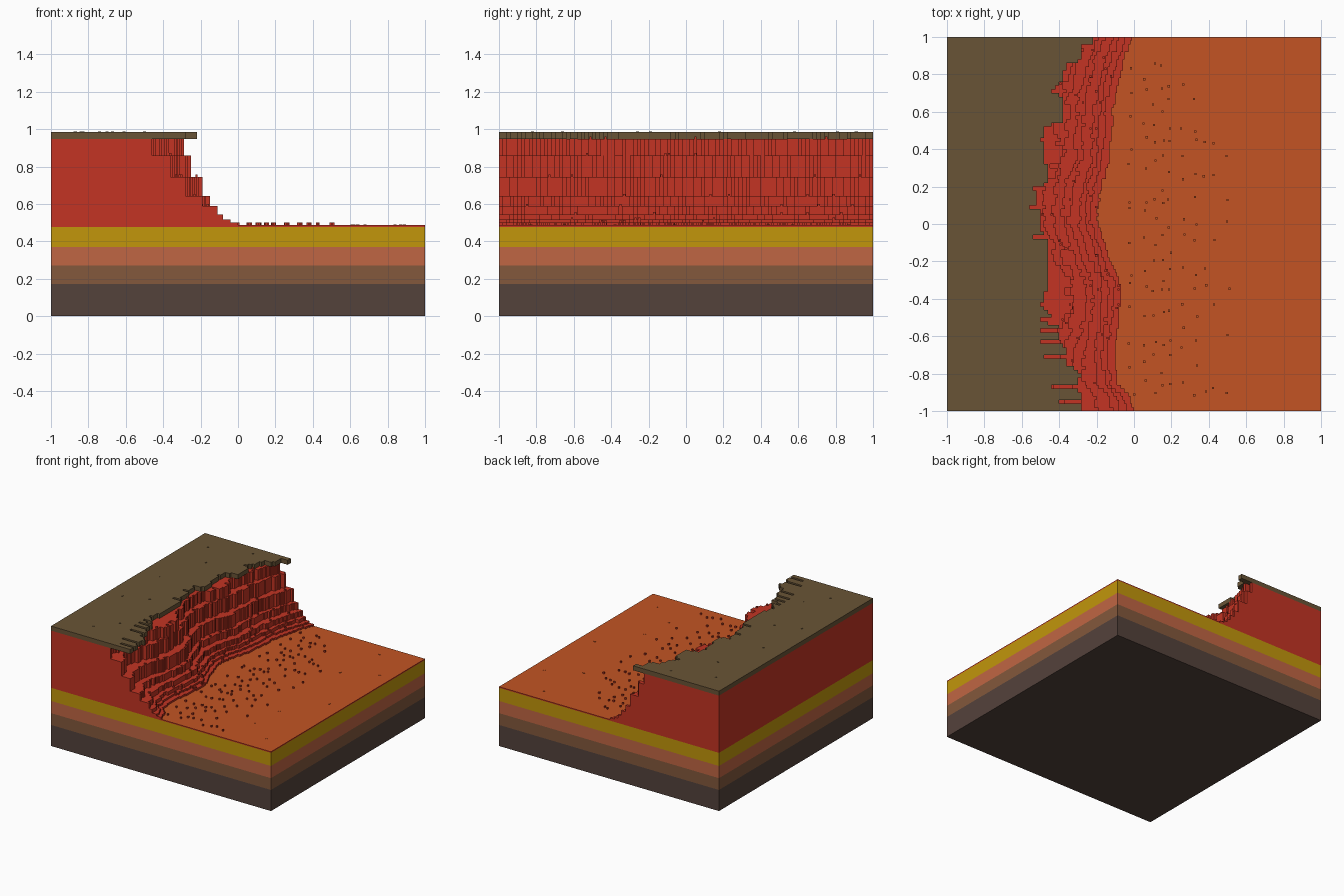
import bpy, bmesh, math, random

random.seed(7)
cube = bpy.data.objects.get("Cube")
if cube:
    bpy.data.objects.remove(cube)


def material(name, rgb):
    lin = [((c / 255 + 0.055) / 1.055) ** 2.4 for c in rgb] + [1.0]
    m = bpy.data.materials.new(name)
    m.use_nodes = True
    m.diffuse_color = lin
    bsdf = next(n for n in m.node_tree.nodes if n.type == 'BSDF_PRINCIPLED')
    bsdf.inputs["Base Color"].default_value = lin
    return m


DEEP = material("deep dark rock", (84, 66, 59))
BROWN = material("brown rock", (131, 88, 60))
SALMON = material("salmon rock", (192, 102, 67))
YELLOW = material("yellow rock", (194, 150, 11))
RED = material("red rock", (195, 52, 35))
ORANGE = material("orange sand", (195, 84, 36))
SOIL = material("top soil", (105, 84, 54))


def finish(bm, name, mats):
    """Store the mesh; a second material goes on upward faces."""
    bmesh.ops.recalc_face_normals(bm, faces=bm.faces)
    if len(mats) > 1:
        for f in bm.faces:
            f.material_index = 1 if f.normal.z > 0.5 else 0
    me = bpy.data.meshes.new(name)
    bm.to_mesh(me)
    bm.free()
    for m in mats:
        me.materials.append(m)
    ob = bpy.data.objects.new(name, me)
    bpy.context.collection.objects.link(ob)
    return ob


def slab(name, outline, z0, z1, *mats):
    """Vertical prism over an outline."""
    bm = bmesh.new()
    face = bm.faces.new([bm.verts.new((x, y, z0)) for x, y in outline])
    out = bmesh.ops.extrude_face_region(bm, geom=[face])
    for v in out["geom"]:
        if isinstance(v, bmesh.types.BMVert):
            v.co.z = z1
    return finish(bm, name, mats)


def blocks(name, spots, sides, *mats):
    """Many small upright stones; spots are (x, y, z0, z1, radius)."""
    bm = bmesh.new()
    for x, y, z0, z1, r in spots:
        new = bmesh.ops.create_cone(bm, cap_ends=True, segments=sides, radius1=r, radius2=r,
                                    depth=z1 - z0)["verts"]
        turn = math.pi / sides
        for v in new:
            px, py = v.co.x, v.co.y
            v.co.x = x + px * math.cos(turn) - py * math.sin(turn)
            v.co.y = y + px * math.sin(turn) + py * math.cos(turn)
            v.co.z += (z0 + z1) / 2
    return finish(bm, name, mats)


def lookup(table, y):
    """Linear interpolation in a (y, x) table."""
    for (ya, xa), (yb, xb) in zip(table, table[1:]):
        if y <= yb:
            return xa + (xb - xa) * (y - ya) / (yb - ya)
    return table[-1][1]


# Flat ground strata
square = [(-1, -1), (1, -1), (1, 1), (-1, 1)]
slab("deep_stratum", square, 0.0, 0.173, DEEP)
slab("brown_stratum", square, 0.173, 0.27, BROWN)
slab("salmon_stratum", square, 0.27, 0.37, SALMON)
slab("yellow_stratum", square, 0.37, 0.478, YELLOW)
slab("valley_floor", square, 0.478, 0.487, RED, ORANGE)

# Foot line of the cliff, from front to back
FOOT = [(-1, 0), (-0.92, -0.02), (-0.86, -0.08), (-0.7, -0.1), (-0.55, -0.08), (-0.4, -0.06),
        (-0.3, -0.07), (-0.2, -0.12), (-0.1, -0.15), (0, -0.19), (0.1, -0.185), (0.2, -0.17),
        (0.35, -0.12), (0.6, -0.11), (0.8, -0.07), (0.9, -0.04), (1, 0)]
CELLS = 100
STEP = 2 / CELLS


def stepped(edge):
    """Outline reaching from the -x side to a staircase edge."""
    pts = [(-1, 1), (-1, -1)]
    last = None
    for i, x in enumerate(edge):
        y = -1 + i * STEP
        if x != last:
            if last is not None:
                pts.append((last, y))
            pts.append((x, y))
            last = x
    pts.append((last, 1))
    return pts


# Red terraces: top height, setback from the foot, roughness, extra setback at the front
TERRACES = [(0.502, 0.0, 0.005, 0), (0.517, 0.035, 0.008, 0), (0.545, 0.065, 0.008, 0),
            (0.588, 0.095, 0.01, 0.01), (0.642, 0.145, 0.012, 0.04), (0.745, 0.18, 0.015, 0.1),
            (0.86, 0.23, 0.022, 0.13), (0.948, 0.26, 0.03, 0.2)]
z0 = 0.487
ledge_stones = []
for n, (z1, back, rough, front) in enumerate(TERRACES):
    edge, drift = [], 0.0
    for i in range(CELLS):
        y = -1 + (i + 0.5) * STEP
        if random.random() < 0.6:
            drift = random.uniform(0, 2 * rough)
        pull = front * max(0, (-y - 0.55) / 0.45)
        x = lookup(FOOT, y) - back - drift - pull
        edge.append(round(x / 0.01) * 0.01)
    slab(f"cliff_terrace_{n + 1}", stepped(edge), z0, z1, RED)
    for i in random.sample(range(3, CELLS - 3), 5):
        ledge_stones.append((edge[i] - 0.012, -1 + (i + 0.5) * STEP, z1 - 0.002, z1 + 0.012, 0.008))
    z0 = z1
blocks("ledge_stones", ledge_stones, 4, RED)

# Overhanging soil cap: broad edge plus thin eroded notches
CAP = [(-1, -0.27), (-0.97, -0.27), (-0.9, -0.29), (-0.84, -0.31), (-0.8, -0.28), (-0.75, -0.36),
       (-0.7, -0.35), (-0.62, -0.39), (-0.55, -0.40), (-0.47, -0.46), (-0.41, -0.49),
       (-0.35, -0.46), (-0.1, -0.46), (-0.05, -0.49), (0.05, -0.5), (0.1, -0.52), (0.19, -0.52),
       (0.22, -0.47), (0.3, -0.46), (0.34, -0.49), (0.52, -0.48), (0.54, -0.38), (0.68, -0.37),
       (0.71, -0.44), (0.75, -0.39), (0.85, -0.36), (0.88, -0.28), (0.95, -0.27), (0.97, -0.22),
       (1, -0.21)]
NOTCHES = {-0.95: -0.39, -0.87: -0.45, -0.71: -0.49, -0.63: -0.5, -0.57: -0.5, -0.51: -0.5,
           -0.53: -0.47, -0.43: -0.5, -0.07: -0.54, 0.09: -0.56, 0.19: -0.54, 0.45: -0.5}
edge = []
for i in range(CELLS):
    y = -1 + (i + 0.5) * STEP
    x = NOTCHES.get(round(y, 2), lookup(CAP, y))
    edge.append(round(x / 0.02) * 0.02)
slab("soil_cap", stepped(edge), 0.948, 0.985, SOIL)

# Fallen stones on the valley floor, thinning away from the cliff
stones = []
for x, count in [(-0.02, 14), (0.06, 14), (0.11, 14), (0.15, 15), (0.19, 14), (0.26, 11),
                 (0.33, 13), (0.38, 5), (0.43, 5), (0.5, 6)]:
    reach = 0.88 - 0.9 * max(0, x - 0.15)
    for k in range(count):
        y = -0.94 + (reach + 0.94) * (k + random.uniform(0.1, 0.9)) / count
        px = max(x + random.uniform(-0.01, 0.01), lookup(FOOT, y) + 0.03)
        stones.append((px, y, 0.486, 0.501, 0.008))
blocks("fallen_stones", stones, 4, RED, ORANGE)

# Flat pebbles on the open floor and the soil cap
FLOOR = [(0.68, 0.87), (0.89, 0.57), (0.62, 0.44), (0.87, -0.06), (0.64, -0.38), (0.61, -0.65),
         (0.84, -0.83)]
TOP = [(-0.84, 0.81), (-0.5, 0.91), (-0.7, 0.58), (-0.83, 0.18), (-0.67, -0.19), (-0.87, -0.26),
       (-0.61, -0.66), (-0.74, -0.82)]
blocks("floor_pebbles", [(x, y, 0.486, 0.490, 0.009) for x, y in FLOOR], 8, ORANGE)
blocks("cap_pebbles", [(x, y, 0.984, 0.988, 0.009) for x, y in TOP], 8, SOIL)
